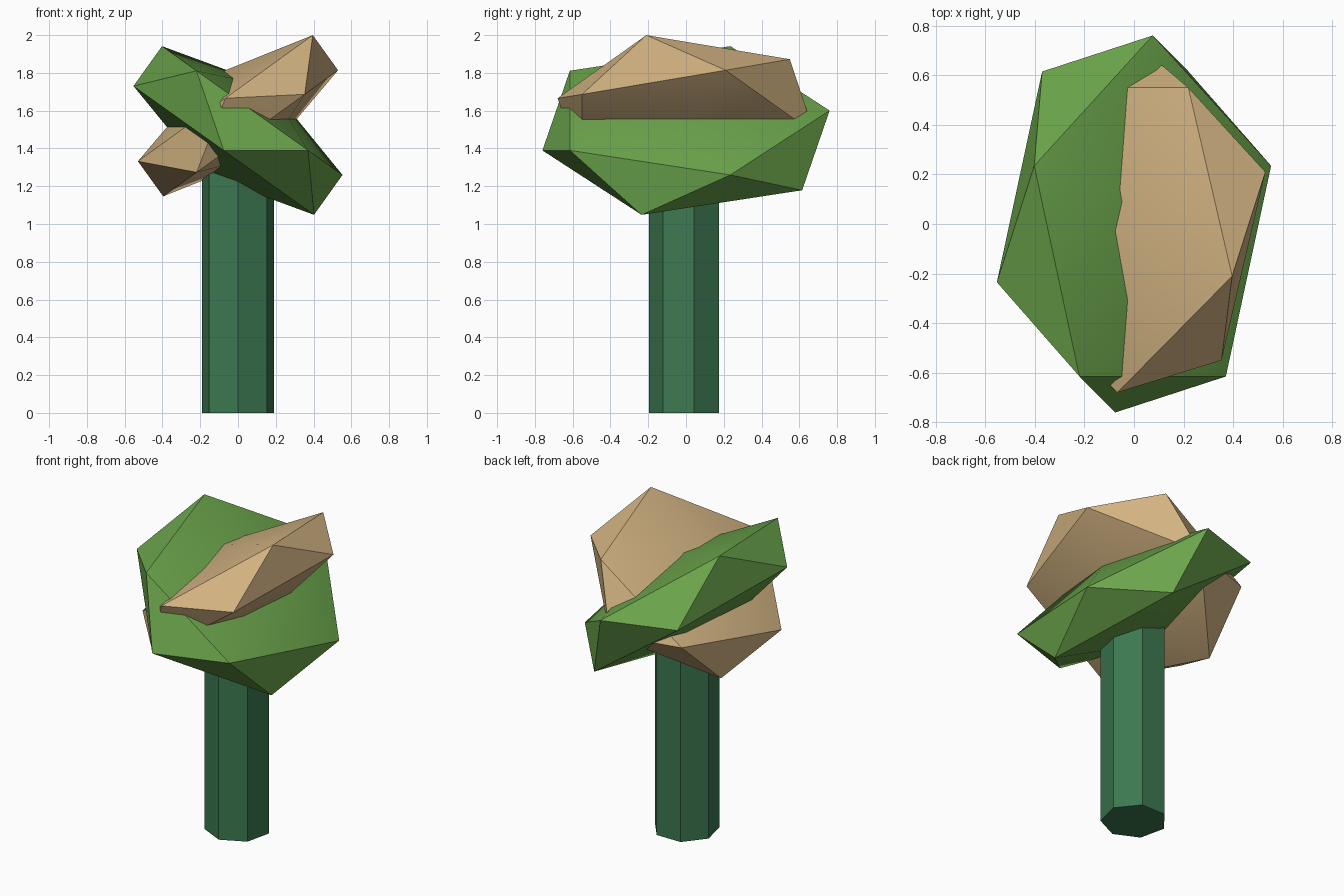
import bpy
import math

cube = bpy.data.objects.get("Cube")
if cube:
    bpy.data.objects.remove(cube, do_unlink=True)


def make_material(name, rgb):
    color = (*rgb, 1.0)
    mat = bpy.data.materials.new(name)
    mat.use_nodes = True
    mat.diffuse_color = color
    bsdf = next(n for n in mat.node_tree.nodes if n.type == "BSDF_PRINCIPLED")
    bsdf.inputs["Base Color"].default_value = color
    return mat


def finish(name, mat):
    obj = bpy.context.object
    obj.name = obj.data.name = name
    obj.data.materials.append(mat)
    bpy.ops.object.shade_smooth_by_angle(angle=math.radians(30))
    return obj


def leaf_clump(name, height, tilt, scale, mat):
    """Flattened icosahedron, long axis front to back, tilted sideways."""
    bpy.ops.mesh.primitive_ico_sphere_add(subdivisions=1, radius=1, location=(0, 0, height))
    obj = bpy.context.object
    obj.rotation_euler = (math.radians(tilt), 0, math.pi / 2)
    obj.scale = scale
    bpy.ops.object.transform_apply(location=False, rotation=True, scale=True)
    return finish(name, mat)


trunk_green = make_material("dark green", (0.045, 0.188, 0.08))
leaf_green = make_material("leaf green", (0.144, 0.366, 0.07))
leaf_tan = make_material("tan", (0.645, 0.451, 0.223))

# Seven-sided trunk with one corner facing the front
trunk_height = 1.4
bpy.ops.mesh.primitive_cylinder_add(vertices=7, radius=0.195, depth=trunk_height,
                                    location=(0, 0, trunk_height / 2),
                                    rotation=(0, 0, math.pi))
finish("trunk", trunk_green)

# Two crossing foliage clumps
leaf_clump("green_foliage", 1.495, 35.5, (0.85, 0.69, 0.29), leaf_green)
leaf_clump("tan_foliage", 1.573, 144.2, (0.76, 0.671, 0.256), leaf_tan)
